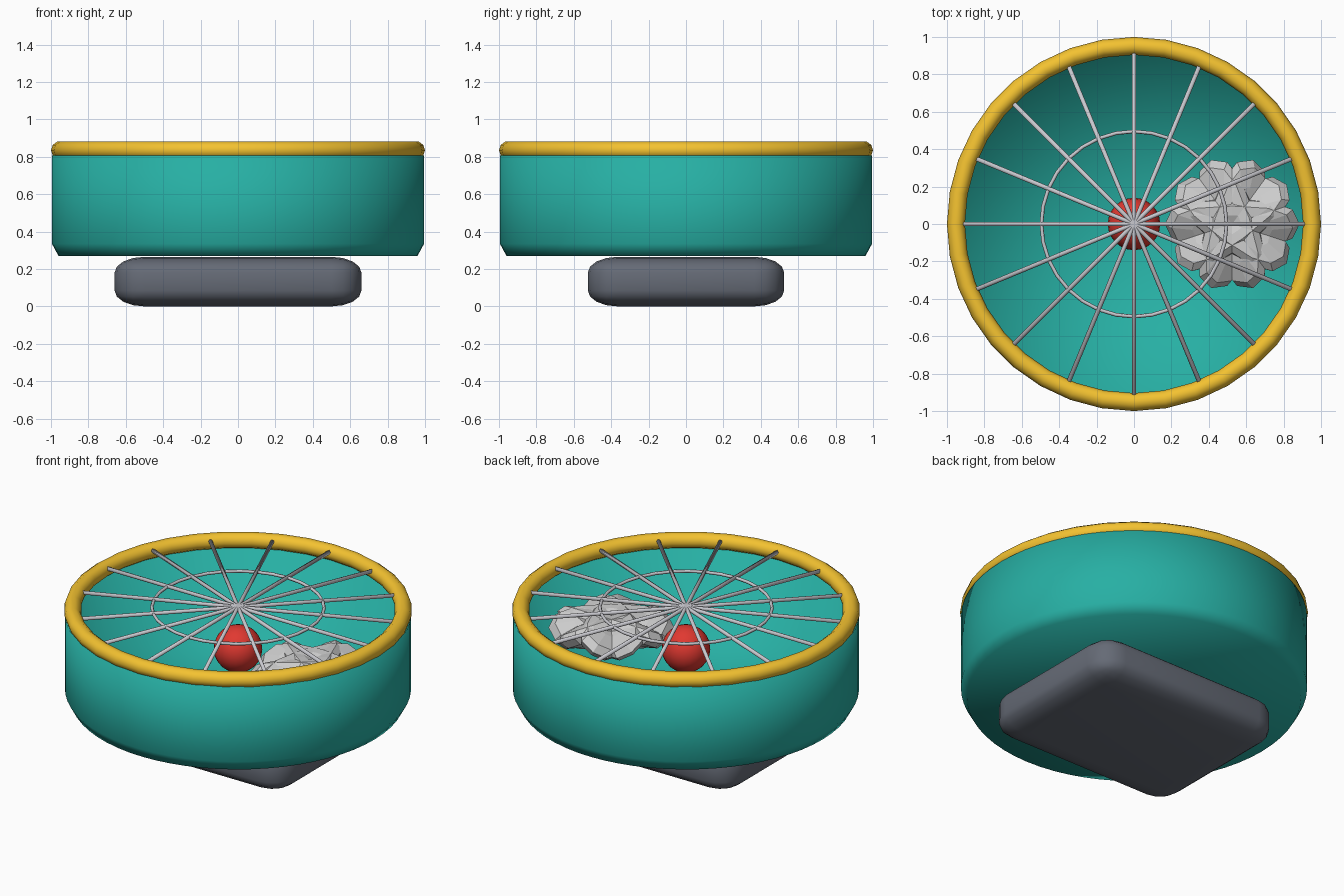
import bpy, bmesh, math
from mathutils import Matrix

if "Cube" in bpy.data.objects:
    bpy.data.objects.remove(bpy.data.objects["Cube"])


def mat(name, rgb):
    m = bpy.data.materials.new(name)
    m.diffuse_color = (*rgb, 1)
    m.use_nodes = True
    m.node_tree.nodes["Principled BSDF"].inputs["Base Color"].default_value = m.diffuse_color
    return m


teal = mat("teal", (0.02, 0.43, 0.37))
yellow = mat("yellow", (0.9, 0.54, 0.03))
red = mat("red", (0.75, 0.04, 0.03))
slate = mat("slate", (0.13, 0.145, 0.18))
white = mat("white", (0.9, 0.9, 0.9))
wire = mat("wire", (0.58, 0.58, 0.62))


def finish(bm, name, material, smooth=True):
    me = bpy.data.meshes.new(name)
    bm.to_mesh(me)
    bm.free()
    for p in me.polygons:
        p.use_smooth = smooth
    me.materials.append(material)
    ob = bpy.data.objects.new(name, me)
    bpy.context.collection.objects.link(ob)
    return ob


def torus(name, major, minor, z, nu, nv, material):
    bpy.ops.mesh.primitive_torus_add(major_radius=major, minor_radius=minor,
                                     major_segments=nu, minor_segments=nv, location=(0, 0, z))
    ob = bpy.context.object
    ob.name = name
    bpy.ops.object.shade_smooth()
    ob.data.materials.append(material)


# foot: rounded slab
bm = bmesh.new()
bmesh.ops.create_cube(bm, size=1, matrix=Matrix.Diagonal((1.32, 1.05, 0.5, 1)))
bmesh.ops.bevel(bm, geom=bm.edges[:], offset=0.16, segments=4, profile=0.5, affect='EDGES')
bmesh.ops.scale(bm, vec=(1, 1, 0.265 / 0.5), verts=bm.verts[:])
bmesh.ops.translate(bm, vec=(0, 0, 0.1325), verts=bm.verts[:])
finish(bm, "foot", slate)

# drum housing: hollow lathe with chamfered bottom and a thin wall
profile = [(0, 0.27), (0.96, 0.27), (0.995, 0.335), (0.995, 0.805),
           (0.93, 0.83), (0.93, 0.33), (0, 0.33)]
bm = bmesh.new()
pts = [bm.verts.new((r, 0, z)) for r, z in profile]
edges = [bm.edges.new(pts[i:i + 2]) for i in range(len(pts) - 1)]
bmesh.ops.spin(bm, geom=pts + edges, cent=(0, 0, 0), axis=(0, 0, 1), angle=math.tau, steps=64)
bmesh.ops.remove_doubles(bm, verts=bm.verts[:], dist=1e-4)
bmesh.ops.recalc_face_normals(bm, faces=bm.faces[:])
finish(bm, "drum_housing", teal)

# front rim and guard ring
torus("rim", 0.952, 0.048, 0.835, 36, 10, yellow)
torus("guard_ring", 0.495, 0.01, 0.85, 32, 6, wire)

# guard spokes
bm = bmesh.new()
for i in range(8):
    m = (Matrix.Translation((0, 0, 0.852)) @ Matrix.Rotation(i * math.pi / 8, 4, 'Z')
         @ Matrix.Rotation(math.pi / 2, 4, 'Y'))
    bmesh.ops.create_cone(bm, cap_ends=True, segments=8, radius1=0.012, radius2=0.012,
                          depth=1.83, matrix=m)
finish(bm, "guard_spokes", wire)

# hub ball
bm = bmesh.new()
bmesh.ops.create_uvsphere(bm, u_segments=24, v_segments=12, radius=0.14,
                          matrix=Matrix.Translation((0, 0, 0.59)))
finish(bm, "hub", red)

# blades: five crossed blunt faceted lozenges, each twisted about its length
for i in range(5):
    bm = bmesh.new()
    bmesh.ops.create_uvsphere(bm, u_segments=12, v_segments=6, radius=1)
    for v in bm.verts:
        v.co = [math.copysign(abs(c) ** 0.75, c) if abs(c) > 1e-4 else 0 for c in v.co]
    m = (Matrix.Translation((0.525, 0, 0.585)) @ Matrix.Rotation(i * math.tau / 5, 4, 'Z')
         @ Matrix.Rotation(math.radians(30), 4, 'X') @ Matrix.Diagonal((0.36, 0.15, 0.07, 1)))
    bmesh.ops.transform(bm, matrix=m, verts=bm.verts[:])
    finish(bm, f"blade_{i + 1}", white, smooth=False)
